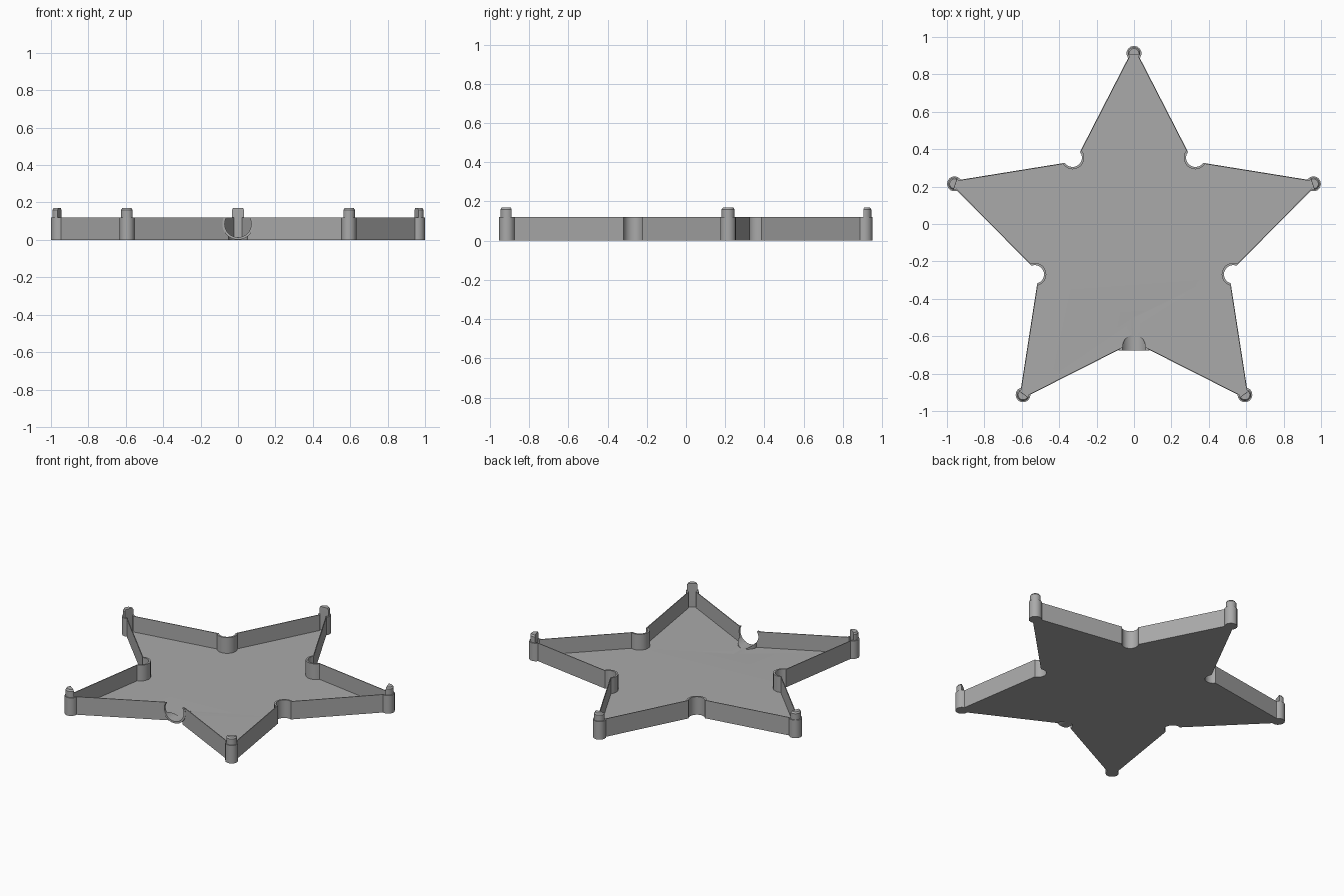
import bpy, bmesh
from math import sin, cos, asin, atan2, pi, radians
from mathutils import Matrix, Vector

if "Cube" in bpy.data.objects:
    bpy.data.objects.remove(bpy.data.objects["Cube"], do_unlink=True)

CENTRE_Y = -0.097
TIP_R, TIP_ROUND = 1.009, 0.04        # arc centres and radii of the points
NOTCH_R, NOTCH_ROUND = 0.558, 0.05    # arc centres and radii of the inner corners
WALL, FLOOR, HEIGHT, PEG_TOP = 0.012, 0.015, 0.12, 0.17
PIPE_Z, PIPE_R, HOLE_R = 0.085, 0.084, 0.071

grey = bpy.data.materials.new("grey_plastic")
grey.use_nodes = True
grey.diffuse_color = (0.4, 0.4, 0.4, 1)
grey.node_tree.nodes["Principled BSDF"].inputs["Base Color"].default_value = (0.4, 0.4, 0.4, 1)


def polar(r, a):
    return Vector((r * cos(a), r * sin(a)))


def star(inset):
    """Rounded star outline, moved inward by inset."""
    gap = polar(TIP_R, 0) - polar(NOTCH_R, pi / 5)
    half = atan2(-gap.y, gap.x) * -1 - asin((TIP_ROUND + NOTCH_ROUND) / gap.length)
    swing = pi / 2 - half
    pts = []
    for k in range(5):
        a = pi / 2 + k * 2 * pi / 5
        for base, r, rad, start, end in (
                (a, TIP_R, TIP_ROUND - inset, a - swing, a + swing),
                (a + pi / 5, NOTCH_R, -NOTCH_ROUND - inset, a + swing, a + 2 * pi / 5 - swing)):
            for i in range(11):
                pts.append(polar(r, base) + polar(rad, start + (end - start) * i / 10))
    return [p + Vector((0, CENTRE_Y)) for p in pts]


def loft(name, layers):
    """Closed solid through (outline, height) layers."""
    bm = bmesh.new()
    rings = [[bm.verts.new((p.x, p.y, z)) for p in pts] for pts, z in layers]
    for low, high in zip(rings, rings[1:]):
        for i in range(len(low)):
            j = (i + 1) % len(low)
            bm.faces.new((low[i], low[j], high[j], high[i]))
    bm.faces.new(rings[0][::-1])
    bm.faces.new(rings[-1])
    return finish(name, bm)


def finish(name, bm):
    bmesh.ops.recalc_face_normals(bm, faces=bm.faces)
    mesh = bpy.data.meshes.new(name)
    bm.to_mesh(mesh)
    bm.free()
    mesh.materials.append(grey)
    ob = bpy.data.objects.new(name, mesh)
    bpy.context.collection.objects.link(ob)
    return ob


def cylinder(name, radius, y0, y1):
    bm = bmesh.new()
    place = Matrix.Translation((0, (y0 + y1) / 2, PIPE_Z)) @ Matrix.Rotation(pi / 2, 4, 'X')
    bmesh.ops.create_cone(bm, cap_ends=True, segments=64, radius1=radius, radius2=radius,
                          depth=y1 - y0, matrix=place)
    return finish(name, bm)


def select(ob):
    bpy.ops.object.select_all(action='DESELECT')
    ob.select_set(True)
    bpy.context.view_layer.objects.active = ob


def cut(ob, cutter, operation='DIFFERENCE'):
    mod = ob.modifiers.new("cut", 'BOOLEAN')
    mod.object, mod.operation, mod.solver = cutter, operation, 'EXACT'
    select(ob)
    bpy.ops.object.modifier_apply(modifier=mod.name)


def smooth(ob):
    select(ob)
    bpy.ops.object.shade_smooth_by_angle(angle=radians(30))


# Star tray: outer wall, rim, inner wall and floor in one loft
outer, inner = star(0), star(WALL)
tray = loft("star_tray", [(outer, 0), (outer, HEIGHT), (inner, HEIGHT), (inner, FLOOR)])

# Half pipe cable outlet, trimmed to the inside of the wall and to the rim
outlet = cylinder("outlet", PIPE_R, -0.675, -0.56)
cavity = loft("cavity", [(inner, FLOOR), (inner, HEIGHT * 2)])
box = [Vector(p) for p in ((-1, -1), (1, -1), (1, 1), (-1, 1))]
above = loft("above_rim", [(box, HEIGHT), (box, HEIGHT * 2)])
bore = cylinder("bore", HOLE_R, -0.8, -0.5)
cut(outlet, cavity)
cut(outlet, above)
cut(tray, outlet, 'UNION')
cut(tray, bore)
for helper in (outlet, cavity, above, bore):
    bpy.data.objects.remove(helper, do_unlink=True)
smooth(tray)

# Locating pegs: D shaped, chamfered on top, one in each point
for k, label in enumerate(("back", "right", "front_right", "front_left", "left")):
    a = pi / 2 + k * 2 * pi / 5
    middle = polar(TIP_R, a) + Vector((0, CENTRE_Y))

    def profile(r):
        return [middle + polar(r, a - 1.75 + 3.5 * i / 20) for i in range(21)]

    peg = loft(label + "_peg", [(profile(0.033), FLOOR / 2), (profile(0.033), PEG_TOP - 0.01),
                                (profile(0.026), PEG_TOP)])
    smooth(peg)
